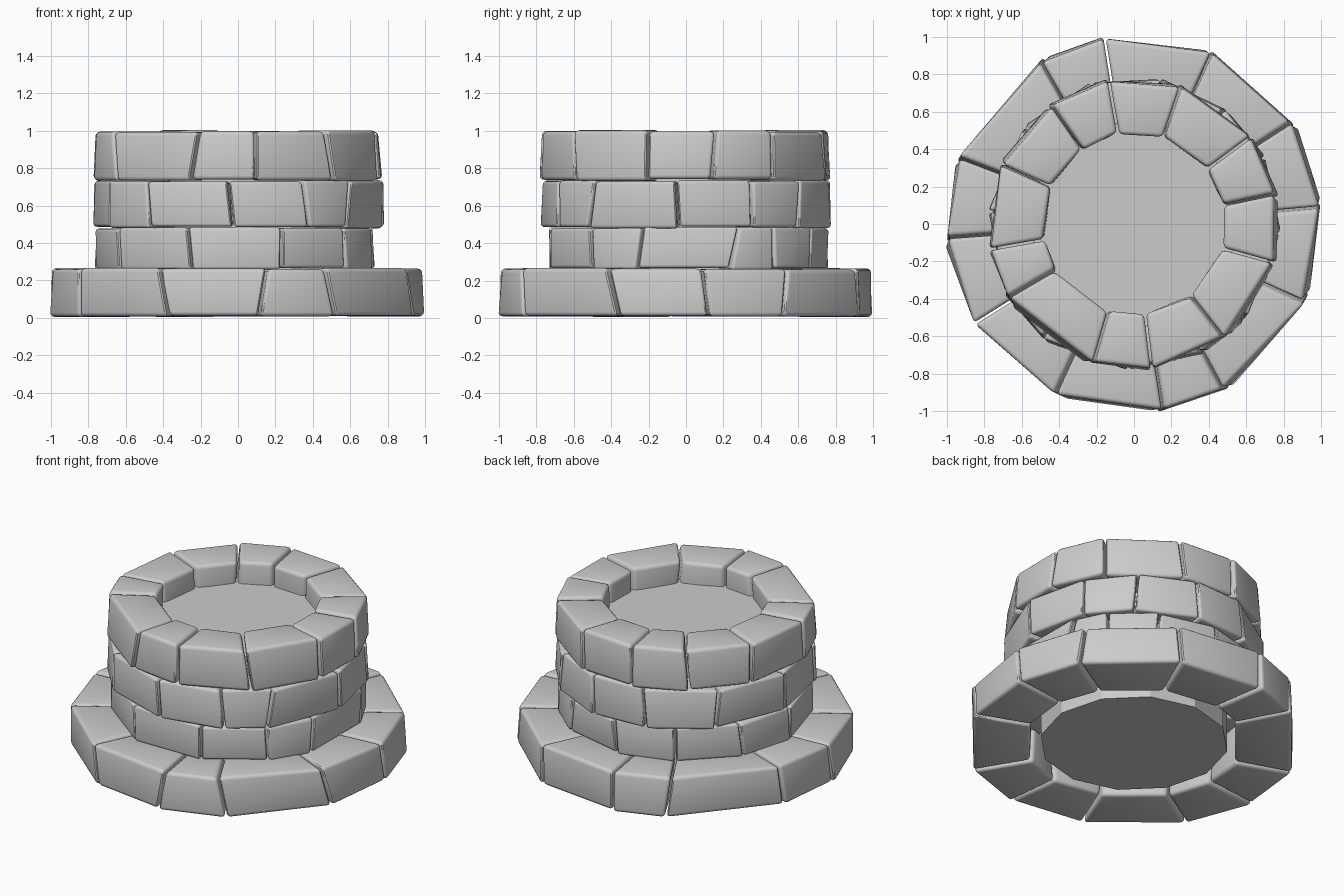
import bpy, bmesh, random
from math import radians, cos, sin
from mathutils import Vector

if "Cube" in bpy.data.objects:
    bpy.data.objects.remove(bpy.data.objects["Cube"])

random.seed(4)
GAP = 0.006


def finish(name, bm, bevel):
    bmesh.ops.recalc_face_normals(bm, faces=bm.faces)
    mesh = bpy.data.meshes.new(name)
    bm.to_mesh(mesh)
    bm.free()
    ob = bpy.data.objects.new(name, mesh)
    bpy.context.collection.objects.link(ob)
    bpy.context.view_layer.objects.active = ob
    ob.select_set(True)
    if bevel:
        mod = ob.modifiers.new("rounded_edges", 'BEVEL')
        mod.width = bevel
        mod.segments = 3
        mod.limit_method = 'ANGLE'
        mod.angle_limit = radians(40)
        bpy.ops.object.modifier_apply(modifier=mod.name)
        bpy.ops.object.shade_smooth_by_angle(angle=radians(35))
    ob.select_set(False)
    return ob


def corner(r, deg, z, side):
    # side shifts the corner along the tangent to leave a mortar gap
    a = radians(deg)
    return Vector((r * cos(a) - side * GAP * sin(a), r * sin(a) + side * GAP * cos(a), z))


def stone_ring(name, joints, z0, z1, inner, outer_bottom, outer_top, bevel):
    """Ring of straight-faced stones; joints = (top angle, slant towards the bottom)."""
    bm = bmesh.new()
    n = len(joints)
    for i in range(n):
        (a, sa), (b, sb) = joints[i], joints[(i + 1) % n]
        zb = z0 + random.uniform(0, 0.012)
        zt = z1 - random.uniform(0, 0.012)
        v = []
        for z, ro, k in ((zb, outer_bottom, 1), (zt, outer_top, 0)):
            for r, ang, side in ((inner, a + k * sa, 1), (ro, a + k * sa, 1),
                                 (ro, b + k * sb, -1), (inner, b + k * sb, -1)):
                jitter = random.uniform(-0.008, 0.008)
                v.append(bm.verts.new(corner(r + jitter, ang, z, side)))
        for f in ((3, 2, 1, 0), (4, 5, 6, 7), (0, 1, 5, 4),
                  (1, 2, 6, 5), (2, 3, 7, 6), (3, 0, 4, 7)):
            bm.faces.new([v[j] for j in f])
    return finish(name, bm, bevel)


# Wide foot course
stone_ring("foot_course",
           [(-148, 0), (-115, 3), (-81, -2.5), (-62, 3), (-25, 4), (5, 2),
            (33, -2), (65.5, 1), (99, 0), (120, -2), (159, 2), (184, 2)],
           0.005, 0.268, 0.65, 1.01, 0.998, 0.022)

# Three wall courses with staggered joints
stone_ring("lower_wall_course",
           [(-148, 2), (-111, 2), (-72, 0), (-42, 1), (-18, -2), (22, -4),
            (38, 0), (62, -2), (90, 2), (120, 0), (150, 2), (180, 0)],
           0.255, 0.488, 0.50, 0.765, 0.76, 0.018)
stone_ring("middle_wall_course",
           [(-153, 1), (-129, 2), (-94, 2), (-63, 2), (-39, -3), (-4, 1),
            (27, 0), (52, -2), (79, 1), (105, 2), (140, -2), (175, 0)],
           0.476, 0.738, 0.50, 0.785, 0.775, 0.018)
stone_ring("top_wall_course",
           [(-150, 4), (-106, -3), (-83, 0), (-52, 3), (-15.5, 0), (12.2, -2),
            (36.7, 0), (71, 2), (100, 0), (124.6, 2), (156, -1), (190, 0)],
           0.73, 1.005, 0.49, 0.785, 0.77, 0.022)

# Solid core: its top is the flat water level, its underside shows from below
bm = bmesh.new()
bmesh.ops.create_cone(bm, cap_ends=True, segments=12, radius1=0.565, radius2=0.565, depth=0.85)
bmesh.ops.translate(bm, verts=bm.verts, vec=(0, 0, 0.435))
finish("water_core", bm, 0)
